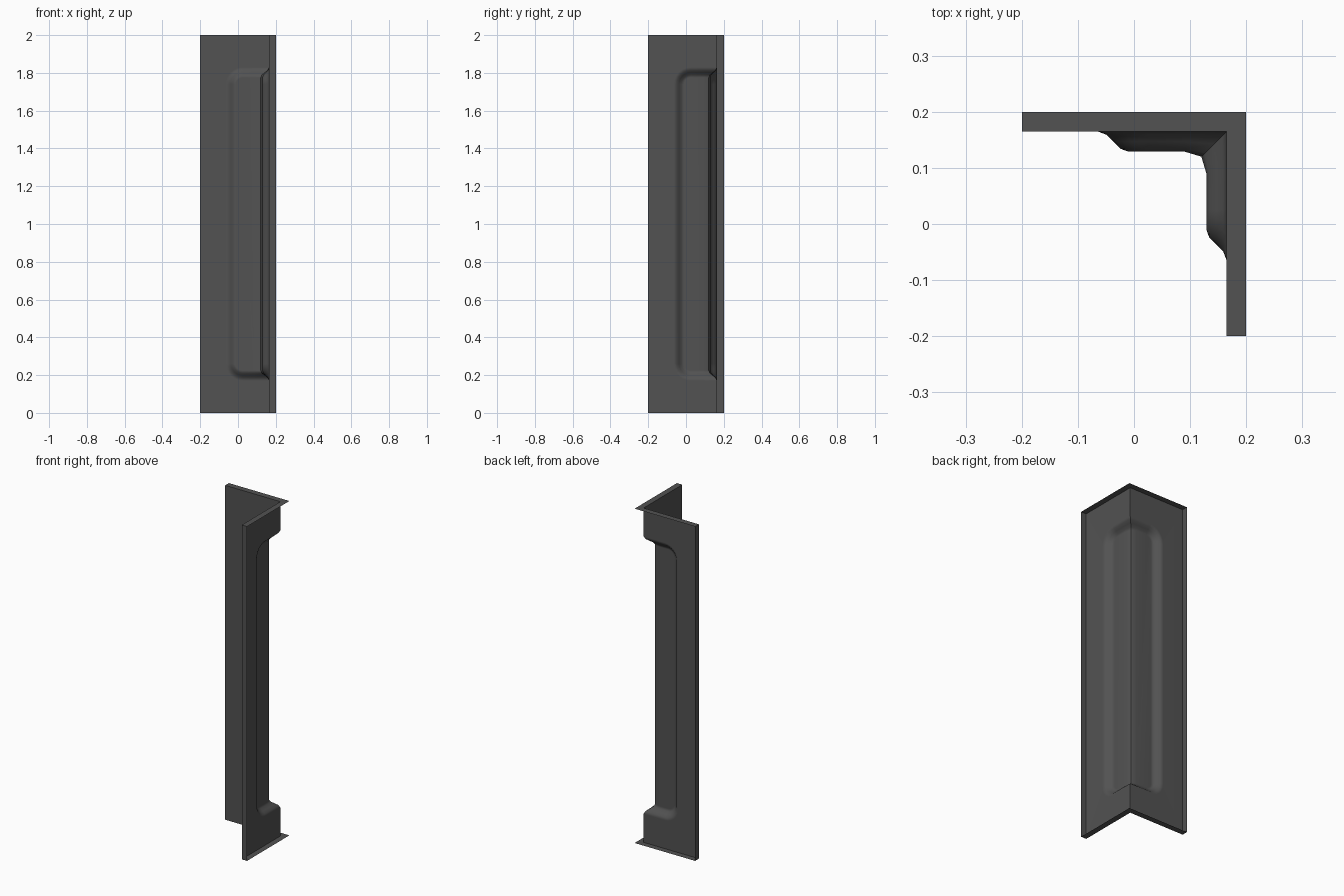
import bpy, bmesh, math
from mathutils import Vector

if "Cube" in bpy.data.objects:
    bpy.data.objects.remove(bpy.data.objects["Cube"], do_unlink=True)

HALF, INNER, HEIGHT = 0.2, 0.165, 2.0      # outer edge, sheet plane, total height
EDGE, BOTTOM, TOP = -0.065, 0.17, 1.83     # outline of the pressed recess
BEND = 0.09                                # where the pressed corner starts to round
DEPTH, CORNER_DEPTH = 0.036, 0.045
STEPS = [(0, 0), (0.016, 0.006), (0.028, 0.018), (0.041, 0.031), (0.055, DEPTH)]
ARC = 6

metal = bpy.data.materials.new("dark_grey")
metal.use_nodes = True
grey = (0.085, 0.085, 0.085, 1)
metal.diffuse_color = grey
bsdf = metal.node_tree.nodes["Principled BSDF"]
bsdf.inputs["Base Color"].default_value = grey
bsdf.inputs["Roughness"].default_value = 0.7


def ring(inset, depth):
    """One contour of the recess, from the top of the fold round to its bottom."""
    left, radius = EDGE + inset, 0.09 - inset
    fold = INNER - CORNER_DEPTH * depth / DEPTH
    y = INNER - depth
    half = [(fold, fold, TOP - inset), (BEND, y, TOP - inset)]
    for i in range(ARC + 1):
        a = math.pi / 2 * i / ARC
        half.append((left + radius * (1 - math.sin(a)), y,
                     TOP - inset - radius * (1 - math.cos(a))))
    return half + [(x, yy, HEIGHT - z) for x, yy, z in reversed(half)]


def build_arm(bm, swap):
    """One leg of the angle; the other is its reflection across the fold."""
    def face(points, facing):
        want = Vector(facing)
        if swap:
            points = [(y, x, z) for x, y, z in points]
            want = Vector((want.y, want.x, want.z))
        f = bm.faces.new([bm.verts.new(p) for p in points])
        f.normal_update()
        if f.normal.dot(want) < 0:
            f.normal_flip()
        f.smooth = True

    inward = (0, -1, 0)
    rings = [ring(*s) for s in STEPS]
    # flat sheet around the recess
    face(rings[0] + [(INNER, INNER, 0), (-HALF, INNER, 0),
                     (-HALF, INNER, HEIGHT), (INNER, INNER, HEIGHT)], inward)
    # sloped sides of the recess
    for a, b in zip(rings, rings[1:]):
        for i in range(len(a) - 1):
            face([a[i], a[i + 1], b[i + 1], b[i]], inward)
    # recess floor and rounded fold
    floor = rings[-1]
    face(floor[1:-1], inward)
    face([floor[0], floor[1], floor[-2], floor[-1]], inward)
    # rims at top, bottom and free end, open at the back
    for z, n in ((0, -1), (HEIGHT, 1)):
        face([(-HALF, INNER, z), (INNER, INNER, z), (HALF, HALF, z), (-HALF, HALF, z)], (0, 0, n))
    face([(-HALF, INNER, 0), (-HALF, HALF, 0),
          (-HALF, HALF, HEIGHT), (-HALF, INNER, HEIGHT)], (-1, 0, 0))


bm = bmesh.new()
for swap in (False, True):
    build_arm(bm, swap)
bmesh.ops.remove_doubles(bm, verts=bm.verts, dist=0.0005)
mesh = bpy.data.meshes.new("corner_panel")
bm.to_mesh(mesh)
bm.free()
mesh.materials.append(metal)
panel = bpy.data.objects.new("corner_panel", mesh)
bpy.context.collection.objects.link(panel)

# soft pressed edges, crisp rims
bpy.ops.object.select_all(action="DESELECT")
panel.select_set(True)
bpy.context.view_layer.objects.active = panel
bpy.ops.object.shade_smooth_by_angle(angle=math.radians(40))
weighted = panel.modifiers.new("weighted_normals", "WEIGHTED_NORMAL")
weighted.keep_sharp = True
